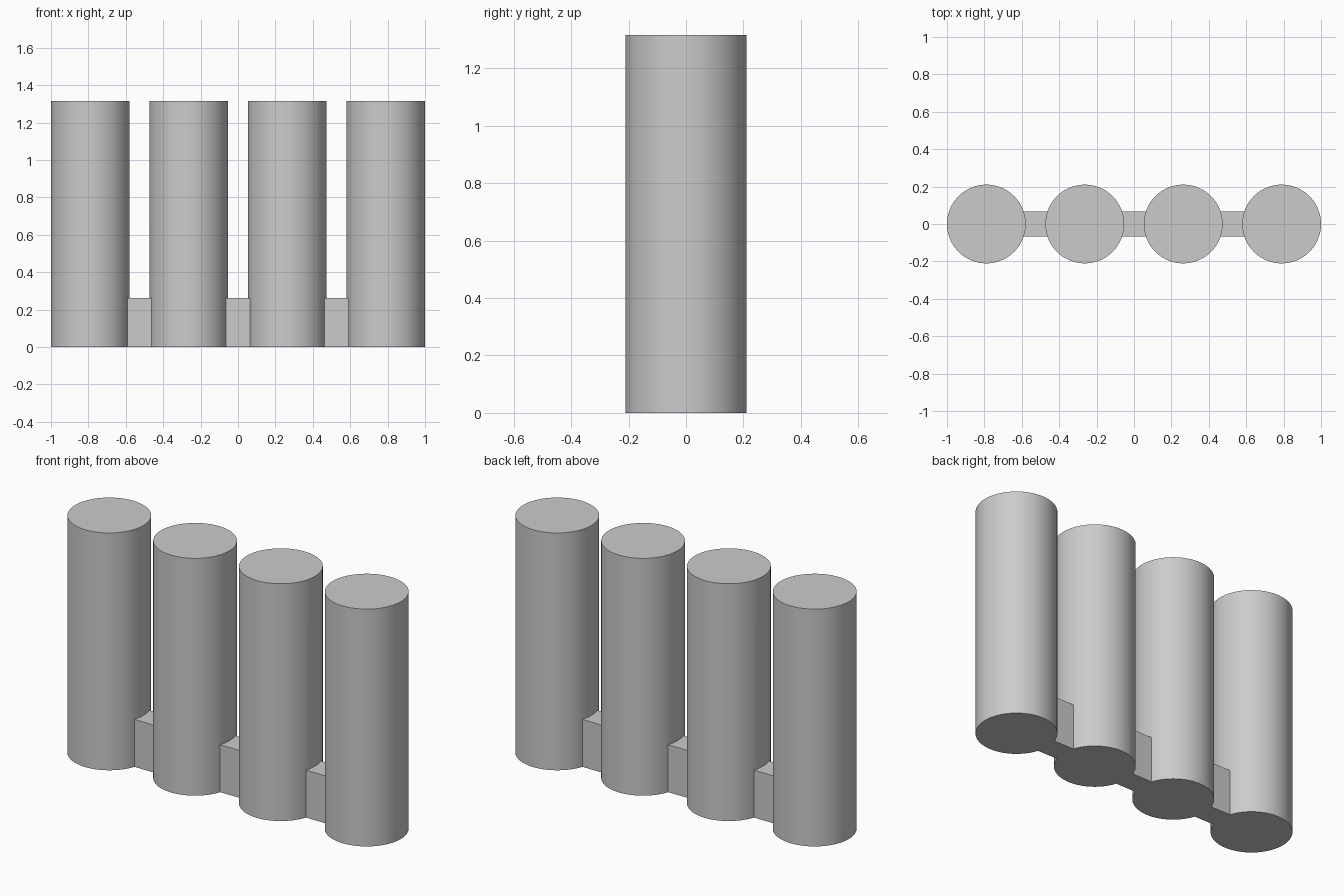
import bpy
import math

RADIUS, HEIGHT, PITCH = 0.2105, 1.316, 0.5263
LINK_DEPTH, LINK_HEIGHT = 0.132, 0.263
COUNT = 4

cube = bpy.data.objects.get("Cube")
if cube:
    bpy.data.objects.remove(cube, do_unlink=True)

grey = bpy.data.materials.new("plain_grey")
grey.use_nodes = True
colour = (0.6, 0.6, 0.6, 1)
grey.diffuse_color = colour
grey.node_tree.nodes["Principled BSDF"].inputs["Base Color"].default_value = colour


def add_post(x):
    bpy.ops.mesh.primitive_cylinder_add(
        vertices=96, radius=RADIUS, depth=HEIGHT, location=(x, 0, HEIGHT / 2))
    post = bpy.context.object
    post.name = "post"
    post.data.materials.append(grey)
    return post


# Low rail linking the posts, ending at the centres of the outer posts
centres = [(i - (COUNT - 1) / 2) * PITCH for i in range(COUNT)]
bpy.ops.mesh.primitive_cube_add(size=1, location=(0, 0, LINK_HEIGHT / 2))
row = bpy.context.object
row.name = "linked_post_row"
row.scale = (centres[-1] - centres[0], LINK_DEPTH, LINK_HEIGHT)
bpy.ops.object.transform_apply(location=True, rotation=False, scale=True)
row.data.materials.append(grey)

# Fuse each round post with the rail into one solid
for x in centres:
    post = add_post(x)
    union = row.modifiers.new("fuse_post", 'BOOLEAN')
    union.operation = 'UNION'
    union.solver = 'EXACT'
    union.object = post
    bpy.ops.object.select_all(action='DESELECT')
    row.select_set(True)
    bpy.context.view_layer.objects.active = row
    bpy.ops.object.modifier_apply(modifier=union.name)
    bpy.data.objects.remove(post, do_unlink=True)

# Smooth round walls with crisp rims
row.select_set(True)
bpy.context.view_layer.objects.active = row
bpy.ops.object.shade_smooth_by_angle(angle=math.radians(30))
